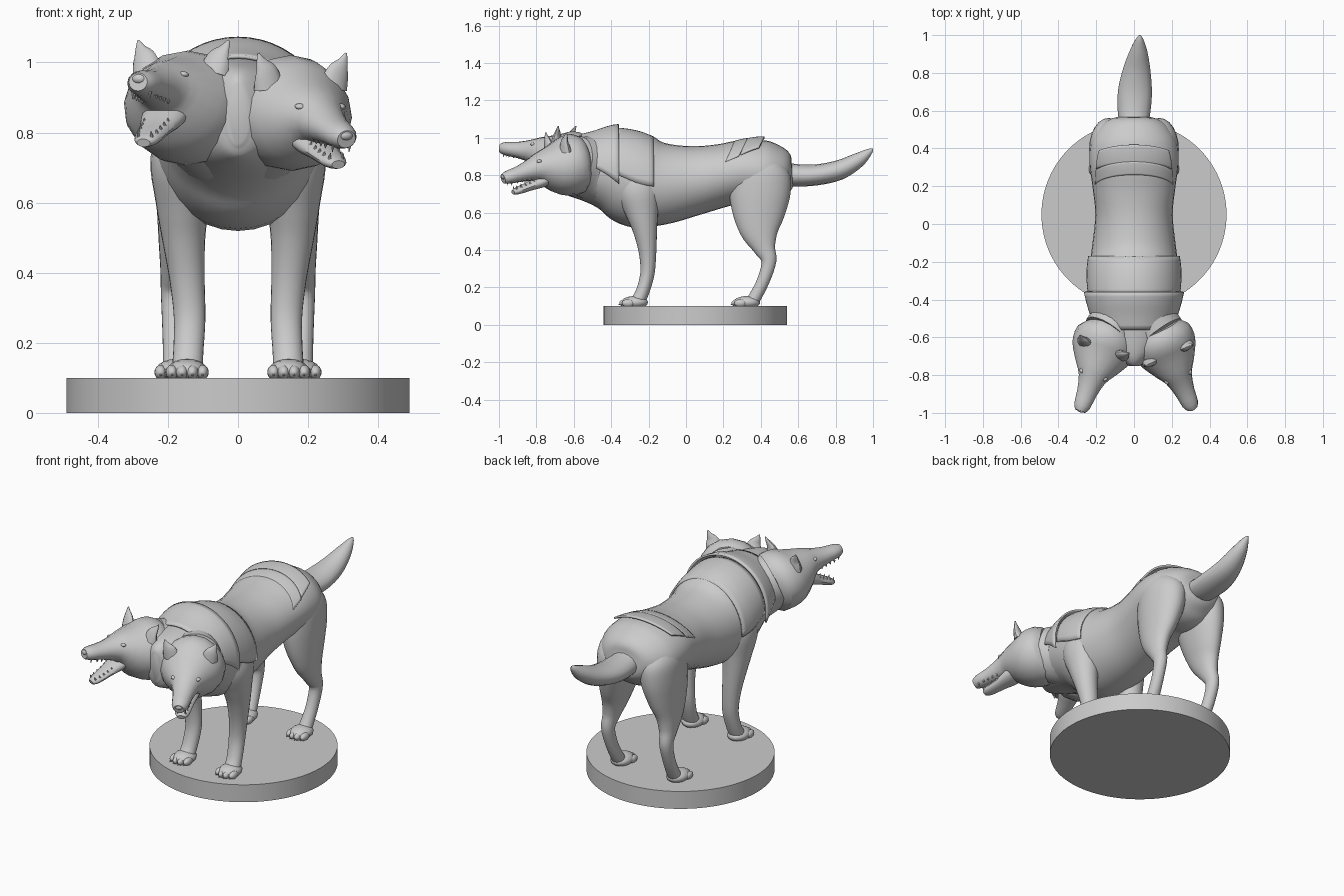
import bpy, bmesh, math
from mathutils import Vector, Matrix

default_cube = bpy.data.objects.get("Cube")
if default_cube:
    bpy.data.objects.remove(default_cube, do_unlink=True)

stone = bpy.data.materials.new("plain grey")
stone.use_nodes = True
GREY = (0.6, 0.6, 0.6, 1)
stone.diffuse_color = GREY
stone.node_tree.nodes["Principled BSDF"].inputs["Base Color"].default_value = GREY


def finish(name, bm, matrix=None, mirror=False, angle=40):
    """Turn a bmesh into a smooth shaded object."""
    if matrix:
        bm.transform(matrix)
    bmesh.ops.recalc_face_normals(bm, faces=bm.faces)
    mesh = bpy.data.meshes.new(name)
    bm.to_mesh(mesh)
    bm.free()
    mesh.materials.append(stone)
    obj = bpy.data.objects.new(name, mesh)
    bpy.context.collection.objects.link(obj)
    bpy.ops.object.select_all(action='DESELECT')
    obj.select_set(True)
    bpy.context.view_layer.objects.active = obj
    bpy.ops.object.shade_smooth_by_angle(angle=math.radians(angle))
    if mirror:
        obj.modifiers.new("mirror", 'MIRROR')
    return obj


def resample(rings, steps=4):
    """Smooth curve through rings of (x, y, z, side radius, up radius)."""
    pts = [Vector(r) for r in rings]
    pts = [pts[0]] + pts + [pts[-1]]
    out = []
    for a, b, c, d in zip(pts, pts[1:], pts[2:], pts[3:]):
        for i in range(steps):
            t = i / steps
            out.append(0.5 * (2 * b + (c - a) * t + (2 * a - 5 * b + 4 * c - d) * t * t
                              + (3 * b - a - 3 * c + d) * t ** 3))
    return out + [pts[-1]]


def loft(name, rings, sides=24, steps=4, **options):
    """Skin elliptical rings along a path and close both ends."""
    rings = resample(rings, steps)
    bm = bmesh.new()
    loops = []
    for i, r in enumerate(rings):
        before, after = rings[max(i - 1, 0)], rings[min(i + 1, len(rings) - 1)]
        tangent = Vector((after - before)[:3]).normalized()
        side = Vector((1, 0, 0))
        side = (side - tangent * side.dot(tangent)).normalized()
        up = side.cross(tangent)
        centre = Vector(r[:3])
        loops.append([bm.verts.new(centre + side * (r[3] * math.cos(a)) + up * (r[4] * math.sin(a)))
                      for a in (math.tau * k / sides for k in range(sides))])
    for lower, upper in zip(loops, loops[1:]):
        for k in range(sides):
            n = (k + 1) % sides
            bm.faces.new((lower[k], lower[n], upper[n], upper[k]))
    bm.faces.new(loops[0])
    bm.faces.new(loops[-1])
    return finish(name, bm, **options)


def ball(name, centre, size, **options):
    bm = bmesh.new()
    bmesh.ops.create_uvsphere(bm, u_segments=16, v_segments=10, radius=1)
    bm.transform(Matrix.Translation(centre) @ Matrix.Diagonal((*size, 1)))
    return finish(name, bm, **options)


# Round base
bm = bmesh.new()
bmesh.ops.create_cone(bm, cap_ends=True, segments=96, radius1=0.49, radius2=0.49, depth=0.1)
finish("round_base", bm, Matrix.Translation((0, 0.05, 0.05)))

# Torso, with the front end filling the fork between the heads
TORSO = [(0, y, z, w, h) for y, z, w, h in (
    (-.75, .855, .03, .09), (-.72, .855, .08, .125), (-.64, .85, .16, .152),
    (-.5, .835, .21, .185), (-.38, .815, .23, .225),
    (-.25, .77, .238, .252), (-.12, .755, .222, .22), (.05, .772, .205, .185),
    (.2, .8, .22, .168), (.32, .822, .235, .168), (.43, .81, .228, .172),
    (.51, .805, .185, .142), (.555, .8, .125, .095), (.572, .8, .06, .05))]
loft("torso", TORSO, sides=32)

# Armour plates that follow the back
SMOOTH_TORSO = resample(TORSO, 8)


def torso_at(y):
    for a, b in zip(SMOOTH_TORSO, SMOOTH_TORSO[1:]):
        if a[1] <= y <= b[1]:
            return a.lerp(b, (y - a[1]) / (b[1] - a[1]))


def back_plate(name, y_range, reach, lift, wave=0, rows=8, columns=28):
    """Curved plate; wave pulls its rear edge forward towards the flanks."""
    bm = bmesh.new()
    grid = []
    for i in range(rows + 1):
        t = i / rows
        gap = lift[0] + (lift[1] - lift[0]) * t
        spread = math.radians(reach[0] + (reach[1] - reach[0]) * t)
        row = []
        for k in range(columns + 1):
            u = 2 * k / columns - 1
            y = y_range[0] + (y_range[1] - y_range[0]) * t - wave * u * u
            r = torso_at(y)
            a = spread * u
            row.append(bm.verts.new(((r[3] + gap) * math.sin(a), y, r[2] + (r[4] + gap) * math.cos(a))))
        grid.append(row)
    for lower, upper in zip(grid, grid[1:]):
        for k in range(columns):
            bm.faces.new((lower[k], lower[k + 1], upper[k + 1], upper[k]))
    plate = finish(name, bm)
    thickness = plate.modifiers.new("thickness", 'SOLIDIFY')
    thickness.thickness = 0.01


back_plate("collar_plate", (-.56, -.36), (80, 102), (.008, .034))
back_plate("shoulder_plate", (-.37, -.17), (92, 94), (.014, .014))
back_plate("rump_plate", (.26, .33), (66, 60), (.004, .008), wave=.05)
back_plate("rear_rump_plate", (.32, .42), (58, 46), (.006, .024), wave=.03)

# Legs
loft("front_legs", [
    (.13, -.27, .84, .08, .1), (.15, -.255, .72, .1, .12), (.157, -.235, .6, .078, .088),
    (.155, -.218, .5, .062, .064), (.145, -.205, .38, .05, .046), (.138, -.207, .27, .045, .038),
    (.142, -.235, .17, .043, .036), (.145, -.265, .115, .045, .04)], mirror=True)
loft("hind_legs", [
    (.11, .41, .92, .05, .06), (.128, .4, .83, .1, .15), (.138, .395, .72, .1, .165),
    (.154, .39, .6, .08, .142), (.17, .395, .5, .058, .105), (.18, .42, .41, .042, .06),
    (.185, .443, .34, .035, .04), (.183, .415, .24, .033, .034), (.178, .37, .15, .036, .034),
    (.177, .345, .115, .04, .035)], mirror=True)

# Paws with toes and claws
for label, x, y in (("front", .145, -.275), ("hind", .177, .325)):
    ball(label + "_paws", (x, y, .12), (.058, .072, .034), mirror=True)
    for i in range(4):
        offset = (i - 1.5) * .029
        reach = y - (.048 if i in (1, 2) else .034)
        ball(label + "_toes", (x + offset, reach, .116), (.018, .034, .021), mirror=True)
        bm = bmesh.new()
        bmesh.ops.create_cone(bm, segments=6, radius1=.005, radius2=0, depth=.018)
        finish(label + "_claws", bm, Matrix.Translation((x + offset, reach - .034, .108))
               @ Matrix.Rotation(math.radians(105), 4, 'X'), mirror=True)

# Tail
loft("tail", [
    (0, .5, .82, .07, .06), (0, .58, .8, .085, .06), (.005, .7, .802, .09, .056),
    (.015, .82, .828, .072, .053), (.025, .92, .88, .045, .04), (.03, .98, .925, .018, .018),
    (.03, 1, .94, .002, .002)], sides=16)

# Head parts in local space, facing -y
SKULL = [(0, y, z, w, h) for y, z, w, h in (
    (.07, -.008, .125, .14), (.03, -.006, .166, .164), (-.04, -.006, .17, .157),
    (-.1, .002, .147, .132), (-.17, .016, .104, .09), (-.22, .016, .073, .064),
    (-.3, .01, .053, .044), (-.37, .006, .044, .036), (-.4, .004, .028, .026))]
JAW = [(0, y, z, w, h) for y, z, w, h in (
    (.06, .01, .07, .035), (-.03, .002, .066, .036), (-.1, 0, .05, .026),
    (-.18, .002, .038, .02), (-.21, .004, .02, .012))]


def teeth(name, row, flip, matrix):
    for x, y, z, length in row:
        for s in (-1, 1):
            bm = bmesh.new()
            bmesh.ops.create_cone(bm, segments=8, radius1=.006, radius2=.001, depth=length)
            turn = Matrix.Rotation(math.pi if flip else 0, 4, 'X')
            finish(name, bm, matrix @ Matrix.Translation((s * x, y, z)) @ turn)


def head(label, position, yaw, pitch, opening):
    place = (Matrix.Translation(position) @ Matrix.Rotation(math.radians(yaw), 4, 'Z')
             @ Matrix.Rotation(math.radians(pitch), 4, 'X'))
    x, y, z = position
    loft(label + "_neck", [(x * .3, -.38, .815, .17, .18), (x * .5, -.5, .838, .15, .172),
                           (x * .9, y + .03, z, .145, .15)])
    loft(label + "_skull", SKULL, sides=16, steps=2, matrix=place, angle=30)
    hinge = (place @ Matrix.Translation((0, -.15, -.05))
             @ Matrix.Rotation(math.radians(opening), 4, 'X'))
    loft(label + "_jaw", JAW, sides=16, matrix=hinge)
    ball(label + "_nose", (0, -.392, .014), (.022, .016, .015), matrix=place)
    upper = [(.026, -.368, -.028, .024)] + [(.034 + i * .002, -.335 + i * .028, -.03, .012) for i in range(4)]
    lower = [(.02, -.19, .022, .02)] + [(.027 + i * .003, -.165 + i * .026, .02, .012) for i in range(4)]
    teeth(label + "_upper_teeth", upper, True, place)
    teeth(label + "_lower_teeth", lower, False, hinge)
    for s in (-1, 1):
        ball(label + "_eye", (s * .062, -.2, .057), (.016, .014, .009), matrix=place)
        loft(label + "_ear", [(s * .1, -.055, .085, .046, .03), (s * .112, -.055, .127, .035, .018),
                              (s * .127, -.05, .155, .017, .01), (s * .137, -.045, .18, .003, .003)],
             sides=12, matrix=place)


head("left_head", (.15, -.62, .86), 24, 12, 9)
head("right_head", (-.15, -.62, .878), -20, -9, 33)
